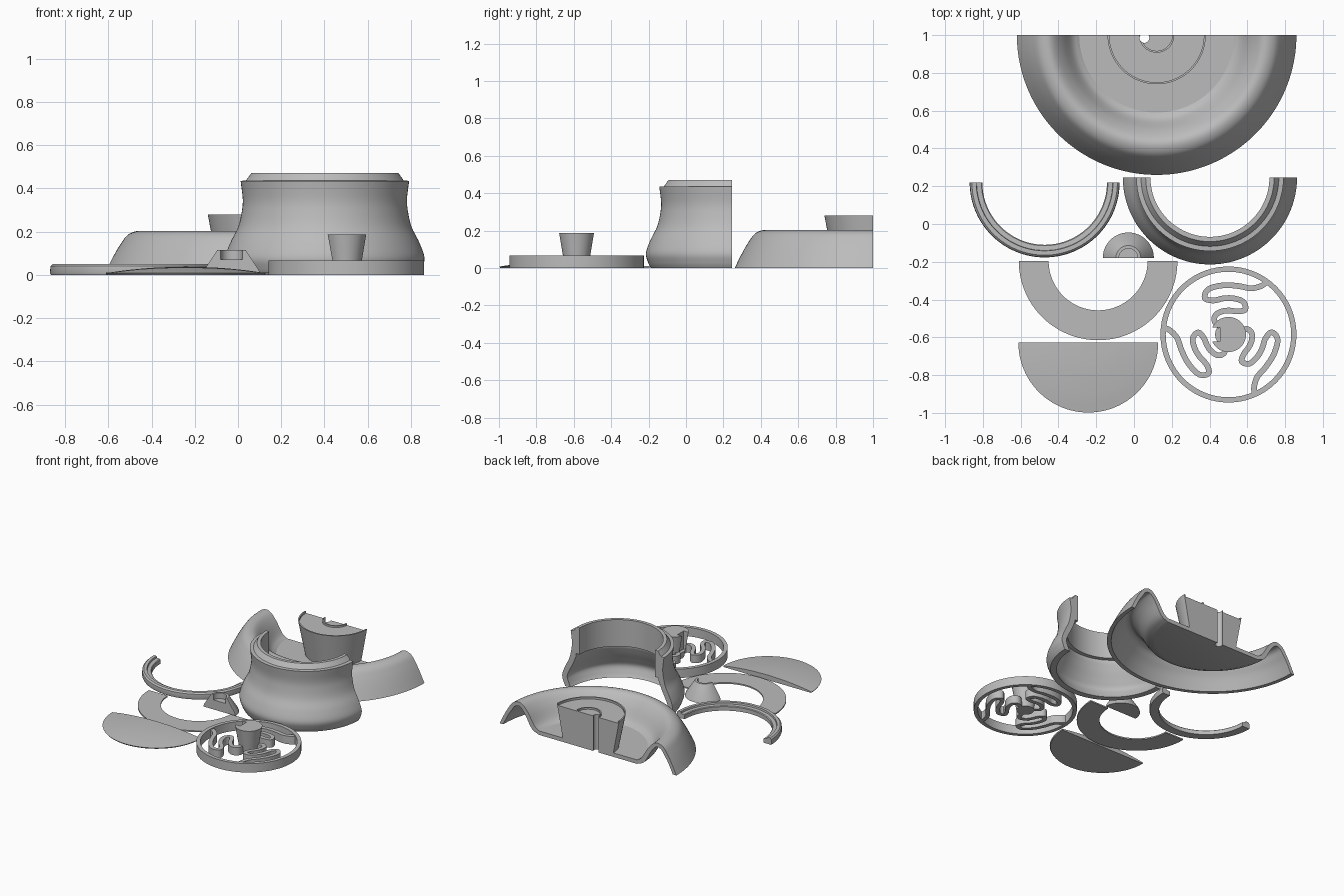
import bpy, bmesh
from math import radians, cos, sin
from mathutils import Vector

cube = bpy.data.objects.get("Cube")
if cube:
    bpy.data.objects.remove(cube)

grey = bpy.data.materials.new("plain grey")
grey.use_nodes = True
grey.diffuse_color = (0.5, 0.5, 0.5, 1)
grey.node_tree.nodes["Principled BSDF"].inputs["Base Color"].default_value = (0.5, 0.5, 0.5, 1)


def spline(points, steps=5):
    """Smooth curve through 2D points."""
    p = [Vector(q) for q in points]
    p = [2 * p[0] - p[1]] + p + [2 * p[-1] - p[-2]]
    out = []
    for a, b, c, d in zip(p, p[1:], p[2:], p[3:]):
        for i in range(steps):
            t = i / steps
            out.append(0.5 * (2 * b + (c - a) * t + (2 * a - 5 * b + 4 * c - d) * t * t
                              + (3 * b - a - 3 * c + d) * t ** 3))
    return [tuple(v) for v in out] + [tuple(points[-1])]


def finish(name, bm, location):
    bmesh.ops.remove_doubles(bm, verts=bm.verts, dist=1e-5)
    bmesh.ops.recalc_face_normals(bm, faces=bm.faces)
    mesh = bpy.data.meshes.new(name)
    bm.to_mesh(mesh)
    bm.free()
    mesh.materials.append(grey)
    obj = bpy.data.objects.new(name, mesh)
    obj.location = location
    bpy.context.collection.objects.link(obj)
    bpy.ops.object.select_all(action='DESELECT')
    obj.select_set(True)
    bpy.context.view_layer.objects.active = obj
    bpy.ops.object.shade_smooth_by_angle(angle=radians(32))
    return obj


def revolve(name, profile, location, start=180, end=360, steps=64):
    """Turn a closed (radius, height) outline; partial turns get flat cut faces."""
    bm = bmesh.new()
    full = end - start == 360
    rings = []
    for i in range(steps + 1):
        a = radians(start + (end - start) * i / steps)
        rings.append([bm.verts.new((r * cos(a), r * sin(a), z)) for r, z in profile])
    n = len(profile)
    for r1, r2 in zip(rings, rings[1:]):
        for j in range(n):
            k = (j + 1) % n
            if profile[j][0] < 1e-6 and profile[k][0] < 1e-6:
                continue
            bm.faces.new((r1[j], r1[k], r2[k], r2[j]))
    if not full:
        bm.faces.new(rings[0])
        bm.faces.new(rings[-1][::-1])
    return finish(name, bm, location)


def ribbon(name, path, width, height, location):
    """Upright strip of even width along a flat path."""
    bm = bmesh.new()
    rows = []
    for i, p in enumerate(path):
        t = Vector(path[min(i + 1, len(path) - 1)]) - Vector(path[max(i - 1, 0)])
        side = Vector((-t.y, t.x)).normalized() * width / 2
        rows.append([bm.verts.new((p[0] + s * side.x, p[1] + s * side.y, z))
                     for s, z in ((1, 0), (-1, 0), (-1, height), (1, height))])
    for a, b in zip(rows, rows[1:]):
        for j in range(4):
            bm.faces.new((a[j], a[j - 1], b[j - 1], b[j]))
    bm.faces.new(rows[0])
    bm.faces.new(rows[-1])
    return finish(name, bm, location)


def cut(obj, cutter):
    mod = obj.modifiers.new("cut", 'BOOLEAN')
    mod.operation = 'DIFFERENCE'
    mod.solver = 'EXACT'
    mod.object = cutter
    bpy.context.view_layer.objects.active = obj
    bpy.ops.object.modifier_apply(modifier=mod.name)
    bpy.data.objects.remove(cutter)


# Halved dish with a raised rolled rim and a central knob
rim_top = spline([(0.41, 0.03), (0.45, 0.06), (0.5, 0.14), (0.545, 0.19), (0.585, 0.203),
                  (0.63, 0.185), (0.665, 0.14), (0.70, 0.08), (0.74, 0)])
rim_under = spline([(0.71, 0), (0.67, 0.08), (0.64, 0.125), (0.615, 0.16), (0.585, 0.173),
                    (0.56, 0.163), (0.525, 0.12), (0.47, 0.03), (0.41, 0)])
knob = [(0, 0.265), (0.083, 0.265), (0.083, 0.278), (0.093, 0.278), (0.093, 0.265),
        (0.25, 0.265), (0.25, 0.28), (0.26, 0.28), (0.212, 0.03)]
dish = revolve("dish", [(0, 0)] + knob + rim_top + rim_under, (0.12, 1, 0), steps=96)

# Vertical alignment groove through the knob
bpy.ops.mesh.primitive_cylinder_add(radius=0.026, depth=1, location=(0.055, 0.985, 0.1))
cut(dish, bpy.context.object)

# Halved flared neck with a stepped top lip
neck_out = spline([(0.435, 0), (0.45, 0.03), (0.461, 0.08), (0.437, 0.15), (0.402, 0.22),
                   (0.385, 0.29), (0.38, 0.35), (0.39, 0.435)])
neck_lip = [(0.365, 0.437), (0.34, 0.472), (0.315, 0.472), (0.315, 0.27), (0.345, 0.27)]
neck_in = spline([(0.345, 0.25), (0.37, 0.19), (0.40, 0.13), (0.42, 0.08), (0.405, 0.03), (0.39, 0)])
revolve("neck", neck_out + neck_lip + neck_in, (0.402, 0.247, 0), steps=80)

# Halved sealing ring with a raised outer lip
revolve("seal_ring", [(0.33, 0), (0.393, 0), (0.397, 0.01), (0.395, 0.04), (0.385, 0.05),
                      (0.362, 0.05), (0.36, 0.037), (0.335, 0.035), (0.33, 0.03)],
        (-0.473, 0.22, 0))

# Halved small cone with a round recess in its top
revolve("cone_cap", [(0, 0), (0.135, 0), (0.128, 0.02), (0.066, 0.115), (0.05, 0.115),
                     (0.05, 0.072), (0, 0.072)], (-0.03, -0.18, 0), 0, 180, 48)

# Flat half washer
revolve("half_washer", [(0.262, 0), (0.42, 0), (0.42, 0.01), (0.262, 0.01)], (-0.19, -0.195, 0))

# Shallow domed half disc
dome = spline([(0.37, 0.008), (0.28, 0.021), (0.15, 0.033), (0, 0.038)])
revolve("domed_half_disc", [(0, 0), (0.365, 0)] + dome, (-0.242, -0.628, 0))

# Spring wheel: rim, tapered hub and three winding springs
wheel = (0.5, -0.585, 0)
revolve("wheel_rim", [(0.332, 0), (0.36, 0), (0.36, 0.067), (0.332, 0.067)], wheel, 0, 360, 96)
hub = revolve("wheel_hub", [(0, 0), (0.062, 0), (0.093, 0.187), (0, 0.187)], wheel, 0, 360, 48)
bpy.ops.mesh.primitive_cube_add(size=1, location=(0.415, -0.585, 0.15))
bpy.context.object.scale = (0.08, 0.075, 0.2)
cut(hub, bpy.context.object)

winding = [(0.342, 54), (0.31, 56), (0.272, 64), (0.262, 78), (0.262, 96), (0.262, 114),
           (0.23, 123), (0.197, 114), (0.193, 98), (0.193, 82), (0.19, 66), (0.16, 56),
           (0.132, 68), (0.127, 88), (0.127, 106), (0.123, 124), (0.10, 137), (0.06, 135)]
for i in range(3):
    path = [(r * cos(radians(a + 120 * i)), r * sin(radians(a + 120 * i))) for r, a in winding]
    ribbon("wheel_spring_%d" % (i + 1), spline(path), 0.03, 0.06, wheel)
